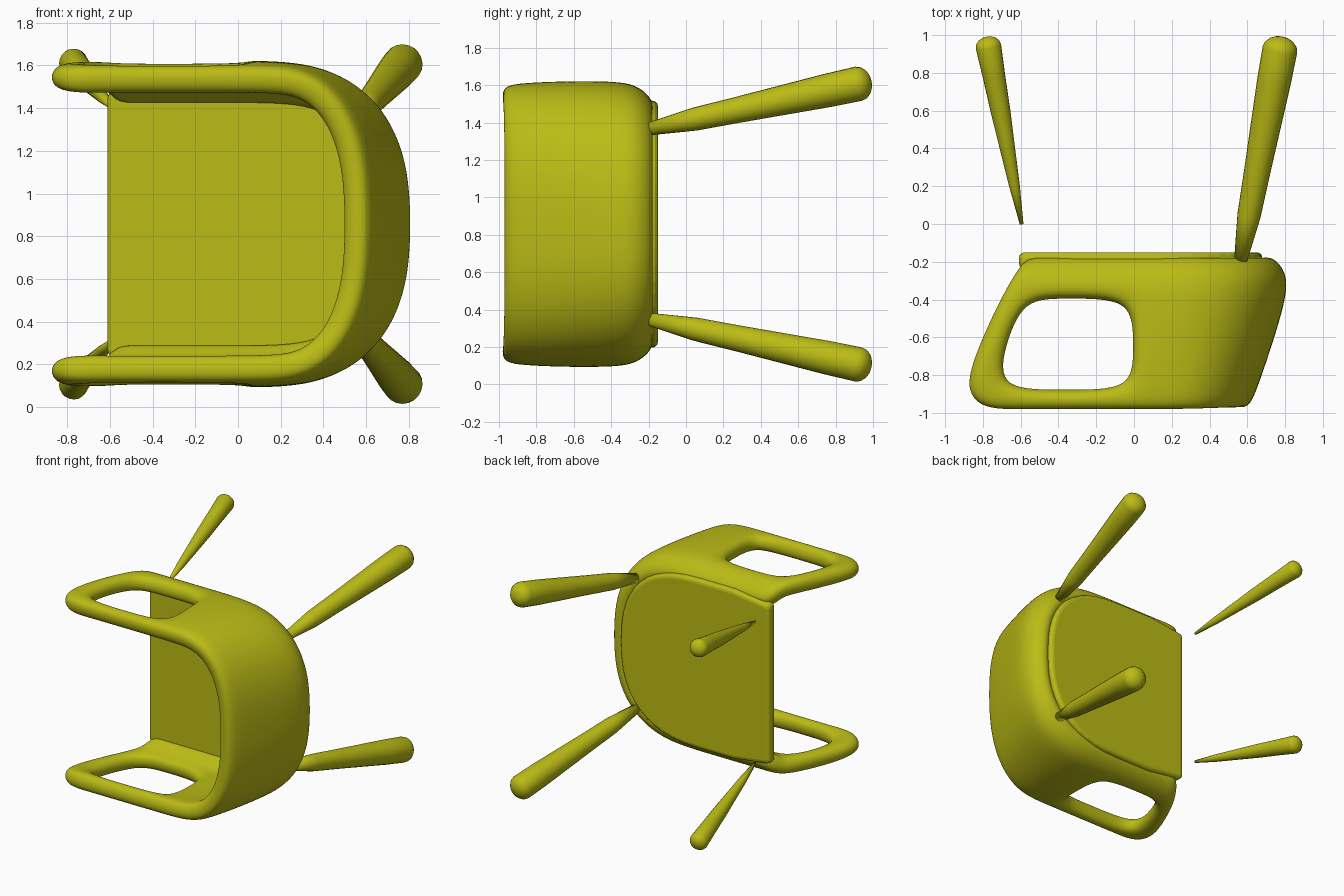
import bpy, bmesh, math
from mathutils import Vector

if "Cube" in bpy.data.objects:
    bpy.data.objects.remove(bpy.data.objects["Cube"])

MID = 0.857  # z of the mirror plane (the chair lies on its side)
mat = bpy.data.materials.new("olive")
mat.diffuse_color = (0.5, 0.5, 0.008, 1)
mat.use_nodes = True
mat.node_tree.nodes["Principled BSDF"].inputs["Base Color"].default_value = mat.diffuse_color


def finish(bm, name, smooth=True):
    me = bpy.data.meshes.new(name)
    bm.to_mesh(me)
    bm.free()
    ob = bpy.data.objects.new(name, me)
    bpy.context.collection.objects.link(ob)
    me.materials.append(mat)
    for p in me.polygons:
        p.use_smooth = smooth
    return ob


def superpoint(t, a, b, n=2.5):
    """Quarter superellipse, t = 0 on the side, 1 at the back centre."""
    ang = t * math.pi / 2
    return a * math.sin(ang) ** (2 / n), b * math.cos(ang) ** (2 / n)


# Wraparound back and arms: rows of (y, front x, post x, back x, half width)
rows = [(-0.995, -0.80, -0.60, 0.60, 0.735), (-0.885, -0.91, -0.71, 0.65, 0.755),
        (-0.65, -0.83, -0.68, 0.73, 0.765), (-0.39, -0.71, -0.58, 0.81, 0.765),
        (-0.25, -0.64, -0.52, 0.815, 0.745), (-0.145, -0.58, -0.46, 0.71, 0.63)]
ARC = 9


def half_row(y, xf, xp, xb, hw):
    pts = [(x, hw) for x in (xf, xp, -0.36, -0.01, 0.12)]
    for i in range(1, ARC + 1):
        dx, dz = superpoint(i / ARC, xb - 0.12, hw)
        pts.append((0.12 + dx, dz))
    return pts


bm = bmesh.new()
grid = []
for r in rows:
    half = half_row(*r)
    full = half + [(x, -z) for x, z in reversed(half[:-1])]
    grid.append([bm.verts.new((x, r[0], MID + z)) for x, z in full])
cols = len(grid[0])
for v in range(len(rows) - 1):
    for u in range(cols - 1):
        side = min(u, cols - 2 - u)
        if v in (1, 2) and side in (1, 2):   # arm window
            continue
        bm.faces.new((grid[v][u], grid[v][u + 1], grid[v + 1][u + 1], grid[v + 1][u]))
shell = finish(bm, "back_and_arms")
sol = shell.modifiers.new("thickness", 'SOLIDIFY')
sol.thickness = 0.135
sol.offset = -1
sub = shell.modifiers.new("round", 'SUBSURF')
sub.levels = sub.render_levels = 3

# Seat pan
bm = bmesh.new()
outline = [(-0.61, 0.62), (-0.3, 0.66), (0.0, 0.66)]
for i in range(1, 13):
    outline.append(superpoint(i / 12, 0.68, 0.66))
outline += [(x, -z) for x, z in reversed(outline[:-1])]
face = bm.faces.new([bm.verts.new((x, -0.235, MID + z)) for x, z in outline])
ext = bmesh.ops.extrude_face_region(bm, geom=[face])
bmesh.ops.translate(bm, vec=(0, 0.085, 0),
                    verts=[g for g in ext["geom"] if isinstance(g, bmesh.types.BMVert)])
bmesh.ops.recalc_face_normals(bm, faces=bm.faces)
seat = finish(bm, "seat", False)
bev = seat.modifiers.new("soft_edge", 'BEVEL')
bev.width = 0.03
bev.segments = 3


# Tapered round legs with domed feet
def leg(name, start, end, radii):
    bm = bmesh.new()
    a, b = Vector(start), Vector(end)
    d = (b - a).normalized()
    rot = d.to_track_quat('Z', 'Y')
    length, r1 = (b - a).length, radii[-1]
    n = len(radii) - 1
    stations = [(length * i / n, r) for i, r in enumerate(radii)]
    stations[-1] = (length - r1 * 0.75, r1)
    stations += [(length - r1 * 0.75 * (1 - math.sin(t)), r1 * math.cos(t))
                 for t in (0.4, 0.8, 1.15, 1.4)]
    rings = []
    for s, r in stations:
        rings.append([bm.verts.new(a + rot @ Vector((r * math.cos(k * math.tau / 20),
                                                     r * math.sin(k * math.tau / 20), s)))
                      for k in range(20)])
    for p, q in zip(rings, rings[1:]):
        for k in range(20):
            j = (k + 1) % 20
            bm.faces.new((p[k], p[j], q[j], q[k]))
    bm.faces.new(rings[0][::-1])
    bm.faces.new(rings[-1])
    return finish(bm, name)


for s, tag in ((1, "left"), (-1, "right")):
    leg("back_leg_" + tag, (0.565, -0.19, MID + s * 0.51), (0.785, 0.99, MID + s * 0.765),
        (0.035, 0.062, 0.07, 0.08, 0.09, 0.093))
    leg("front_leg_" + tag, (-0.595, 0.0, MID + s * 0.55), (-0.78, 0.99, MID + s * 0.765),
        (0.01, 0.028, 0.04, 0.052, 0.06, 0.068))
